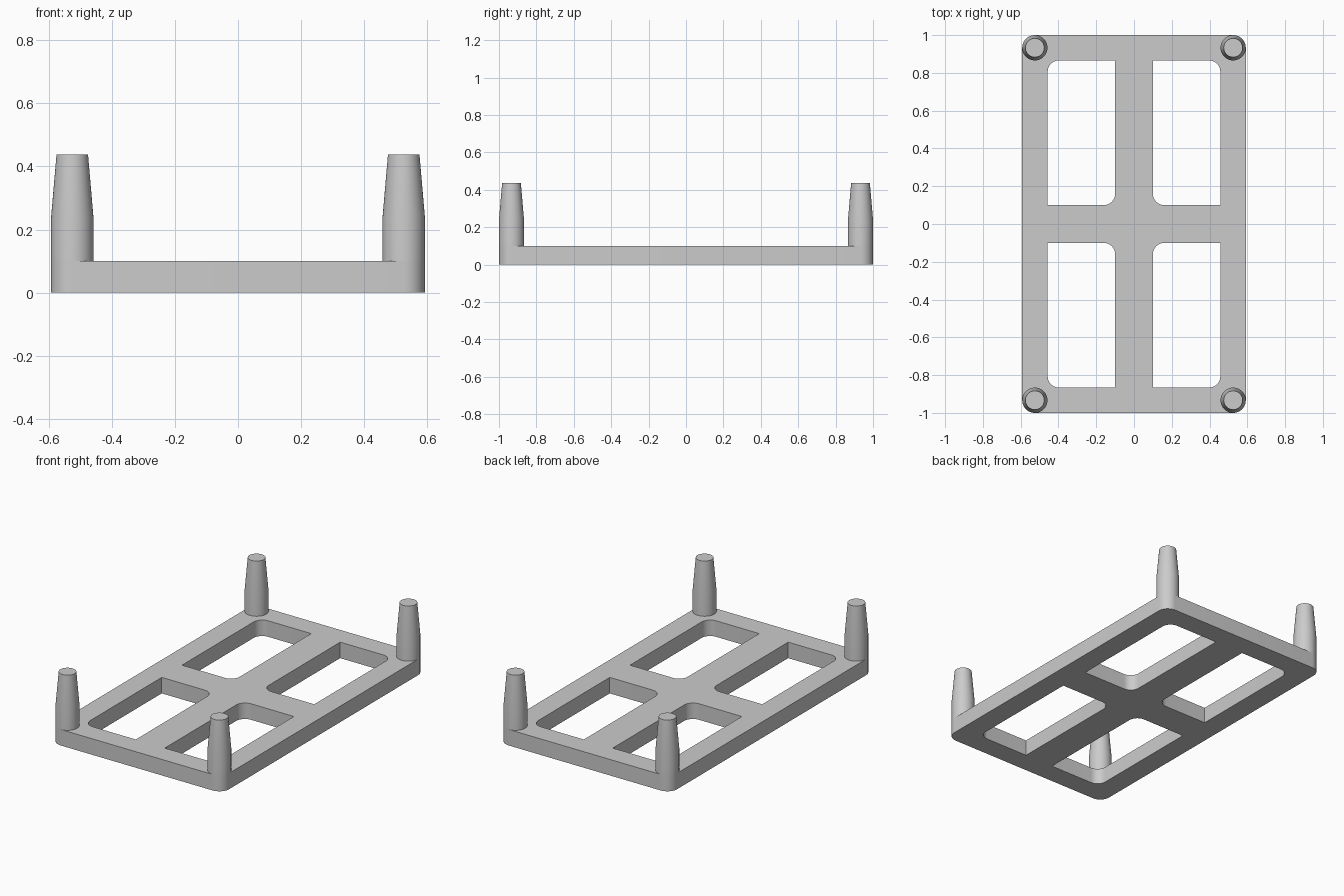
import bpy
import bmesh
from math import pi, cos, sin
from mathutils import Vector

if "Cube" in bpy.data.objects:
    bpy.data.objects.remove(bpy.data.objects["Cube"], do_unlink=True)

HALF_X, HALF_Y, THICK = 0.592, 1.0, 0.1
POST_R, HOLE_R, BAR = 0.067, 0.06, 0.1
RIM_X, RIM_Y = 0.457, 0.866

grey = bpy.data.materials.new("plain grey")
grey.use_nodes = True
grey.diffuse_color = (0.6, 0.6, 0.6, 1)
grey.node_tree.nodes["Principled BSDF"].inputs["Base Color"].default_value = grey.diffuse_color


def add_object(name, bm):
    bmesh.ops.recalc_face_normals(bm, faces=bm.faces)
    mesh = bpy.data.meshes.new(name)
    bm.to_mesh(mesh)
    bm.free()
    mesh.materials.append(grey)
    ob = bpy.data.objects.new(name, mesh)
    bpy.context.collection.objects.link(ob)
    bpy.ops.object.select_all(action="DESELECT")
    ob.select_set(True)
    bpy.context.view_layer.objects.active = ob
    bpy.ops.object.shade_smooth_by_angle(angle=pi / 6)
    return ob


def rounded_rect(x0, y0, x1, y1, radii, steps=10):
    """Counter-clockwise outline; radii start at the (x1, y1) corner, 0 is sharp."""
    corners = [(x1, y1, -1, -1), (x0, y1, 1, -1), (x0, y0, 1, 1), (x1, y0, -1, 1)]
    points = []
    for i, ((x, y, sx, sy), r) in enumerate(zip(corners, radii)):
        for k in range(steps + 1 if r else 1):
            a = (i + k / steps) * pi / 2
            offset = (cos(a) * r, sin(a) * r) if r else (0, 0)
            points.append(Vector((x + sx * r + offset[0], y + sy * r + offset[1], 0)))
    return points


# Frame: rounded outline with four openings, each rounded on two opposite corners
opening = rounded_rect(BAR, BAR, RIM_X, RIM_Y, (HOLE_R, 0, HOLE_R, 0))
loops = [rounded_rect(-HALF_X, -HALF_Y, HALF_X, HALF_Y, [POST_R] * 4)]
loops += [[Vector((p.x * sx, p.y * sy, 0)) for p in opening]
          for sx in (-1, 1) for sy in (-1, 1)]

bm = bmesh.new()
for loop in loops:
    verts = [bm.verts.new(p) for p in loop]
    for i, v in enumerate(verts):
        bm.edges.new((verts[i - 1], v))
bmesh.ops.triangle_fill(bm, edges=bm.edges[:], use_beauty=True, normal=(0, 0, 1))
top = bmesh.ops.extrude_face_region(bm, geom=bm.faces[:])["geom"]
bmesh.ops.translate(bm, vec=(0, 0, THICK),
                    verts=[g for g in top if isinstance(g, bmesh.types.BMVert)])
add_object("frame", bm)


# Corner posts: straight shaft, then a slight taper to a flat tip
def add_post(name, x, y, sides=40):
    bm = bmesh.new()
    rings = []
    for r, z in ((POST_R, 0.001), (POST_R, 0.24), (0.05, 0.437)):
        rings.append([bm.verts.new((x + r * cos(2 * pi * i / sides),
                                    y + r * sin(2 * pi * i / sides), z))
                      for i in range(sides)])
    for low, high in zip(rings, rings[1:]):
        for i in range(sides):
            bm.faces.new((low[i - 1], low[i], high[i], high[i - 1]))
    bm.faces.new(rings[0])
    bm.faces.new(rings[-1])
    add_object(name, bm)


for side, sx in (("left", 1), ("right", -1)):
    for end, sy in (("front", -1), ("back", 1)):
        add_post(f"{end}_{side}_post", sx * (HALF_X - POST_R), sy * (HALF_Y - POST_R))
